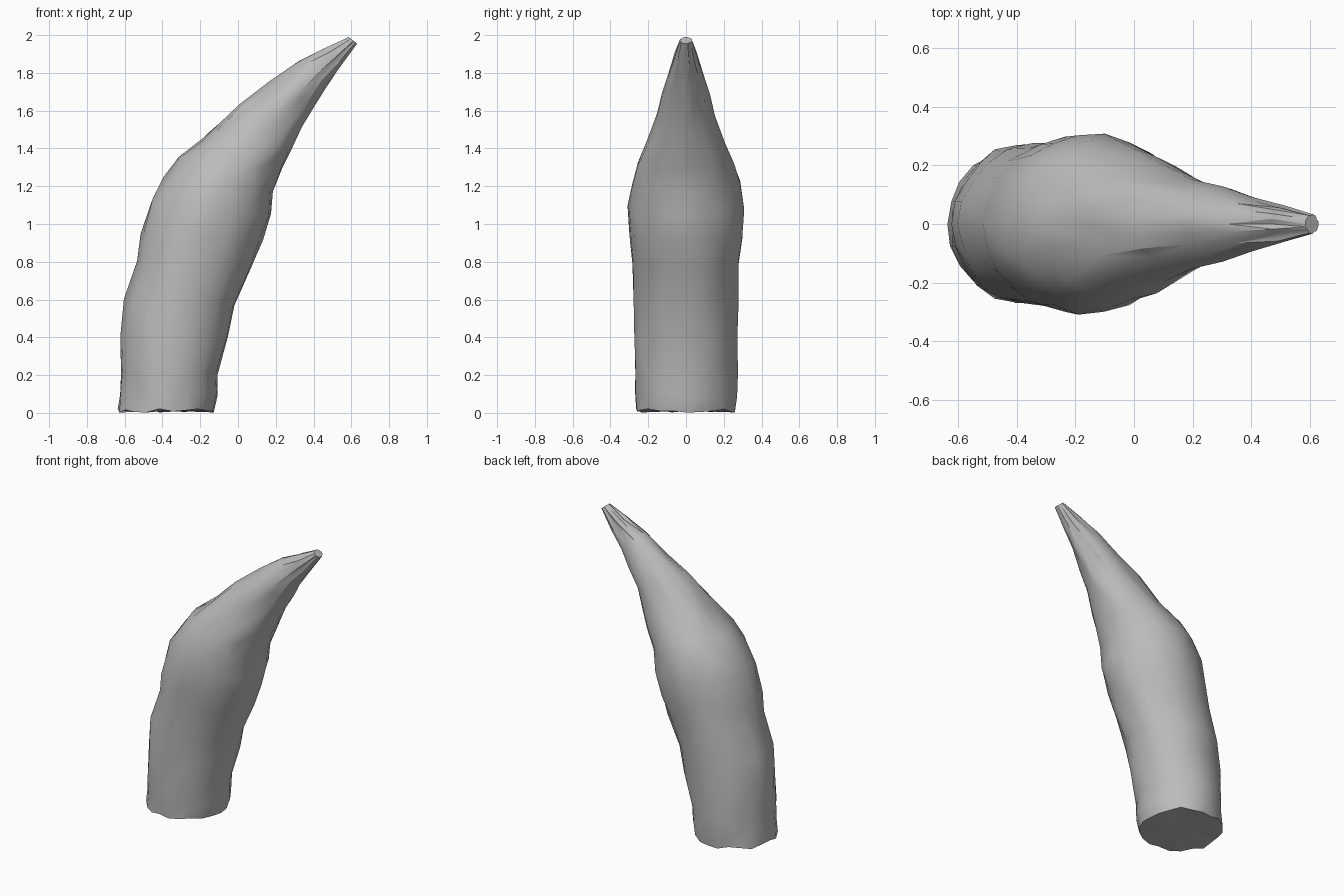
import bpy, bmesh, math, random
from mathutils import Vector

cube = bpy.data.objects.get("Cube")
if cube:
    bpy.data.objects.remove(cube, do_unlink=True)

random.seed(4)
SIDES = 22

# Cross-sections: outer x, outer z, inner x, inner z, half width
SECTIONS = [
    (-.635, .015, -.125, .015, .262), (-.63, .10, -.105, .09, .268),
    (-.625, .21, -.105, .21, .275), (-.62, .40, -.048, .40, .272),
    (-.60, .60, -.015, .58, .277), (-.535, .80, .075, .77, .285),
    (-.51, .94, .13, .92, .300), (-.46, 1.12, .17, 1.05, .308),
    (-.39, 1.25, .185, 1.18, .288), (-.31, 1.35, .235, 1.29, .255),
    (-.16, 1.48, .28, 1.39, .205), (0, 1.63, .34, 1.51, .158),
    (.17, 1.75, .40, 1.62, .128), (.32, 1.86, .465, 1.73, .095),
    (.47, 1.93, .545, 1.84, .063), (.585, 1.99, .63, 1.955, .033),
]

mat = bpy.data.materials.new("horn grey")
mat.use_nodes = True
GREY = (.5, .5, .5, 1)
mat.diffuse_color = GREY
mat.node_tree.nodes["Principled BSDF"].inputs["Base Color"].default_value = GREY

# Lofted horn body with shallow dents and fluting that deepens at the tip
bm = bmesh.new()
rings = []
for i, (ox, oz, ix, iz, width) in enumerate(SECTIONS):
    outer, inner = Vector((ox, 0, oz)), Vector((ix, 0, iz))
    centre, half = (outer + inner) / 2, (inner - outer) / 2
    flute = max(0, i - 10) * .028
    ring = []
    for s in range(SIDES):
        a = math.tau * s / SIDES
        r = 1 + random.uniform(-.025, .02)
        if s % 4 == 2 and abs(math.cos(a)) < .95:
            r -= flute
        p = centre + r * (half * math.cos(a) + Vector((0, width * math.sin(a), 0)))
        if i == 0:
            p.z += random.uniform(-.015, .01)
        elif i < len(SECTIONS) - 1:
            p.z += random.uniform(-.012, .012)
        ring.append(bm.verts.new(p))
    rings.append(ring)

for low, high in zip(rings, rings[1:]):
    for s in range(SIDES):
        n = (s + 1) % SIDES
        quad = [low[s], low[n], high[n], high[s]]
        k = random.randrange(2)
        bm.faces.new((quad[k], quad[k + 1], quad[k + 2]))
        bm.faces.new((quad[k], quad[k + 2], quad[(k + 3) % 4]))

# Fan caps at the base and the tip
for ring in (rings[0], rings[-1]):
    mid = bm.verts.new(sum((v.co for v in ring), Vector()) / SIDES)
    for s in range(SIDES):
        bm.faces.new((ring[s], ring[(s + 1) % SIDES], mid))

bmesh.ops.recalc_face_normals(bm, faces=bm.faces)
mesh = bpy.data.meshes.new("curved_horn")
bm.to_mesh(mesh)
bm.free()
horn = bpy.data.objects.new("curved_horn", mesh)
mesh.materials.append(mat)
bpy.context.collection.objects.link(horn)
bpy.context.view_layer.objects.active = horn
horn.select_set(True)
bpy.ops.object.shade_smooth_by_angle(angle=math.radians(30))
